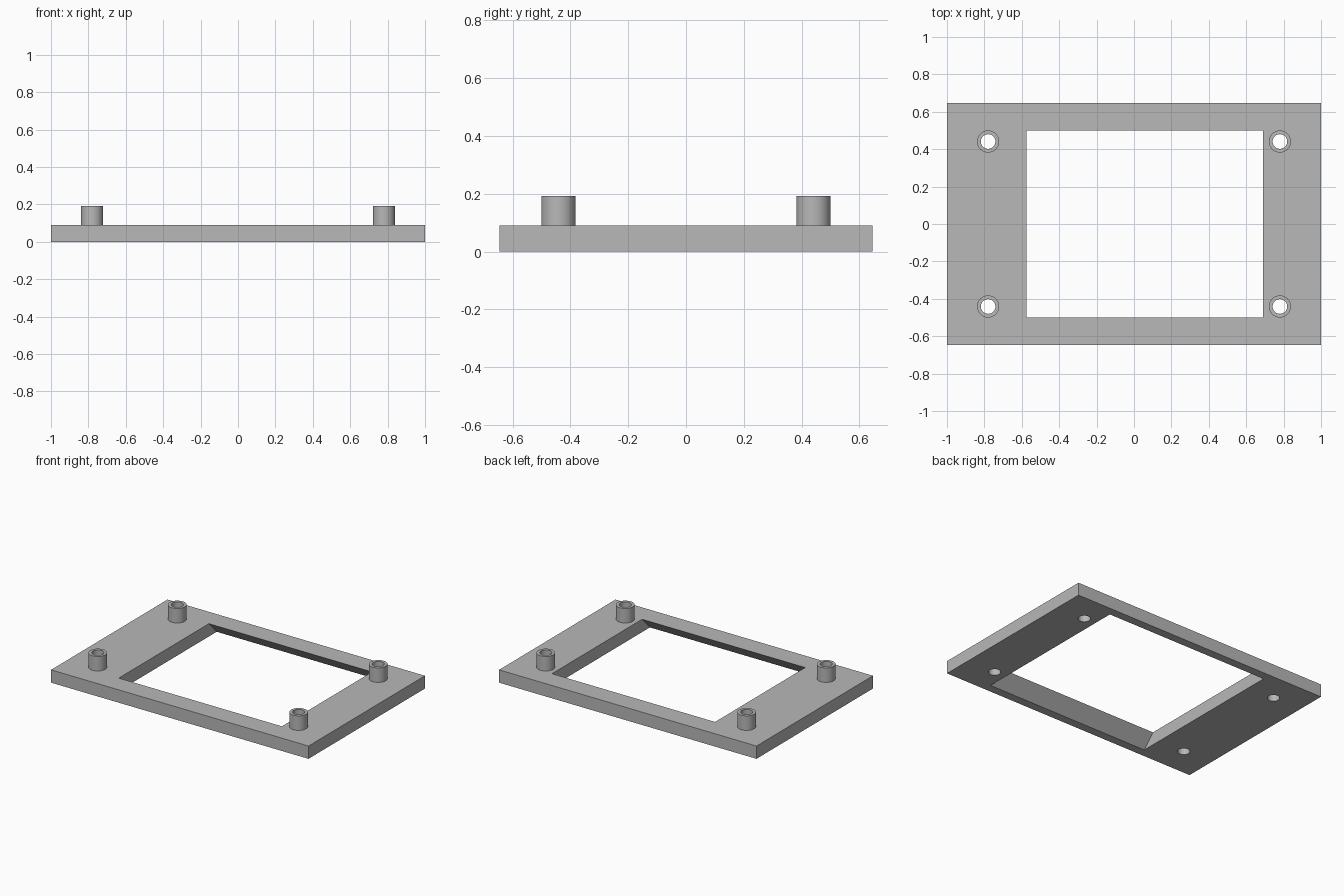
import bpy, bmesh
from math import pi, radians
from mathutils import Matrix, Vector

if "Cube" in bpy.data.objects:
    bpy.data.objects.remove(bpy.data.objects["Cube"], do_unlink=True)

WIDTH, DEPTH, THICK = 2.0, 1.292, 0.09
POST_X, POST_Y, POST_TOP = 0.78, 0.441, 0.192
POST_R, HOLE_R, SIDES = 0.059, 0.039, 64
WIN_LEFT, WIN_RIGHT = -0.576, 0.691
WIN_TOP_Y, WIN_BOTTOM_Y = 0.5, 0.586

grey = bpy.data.materials.new("plain_grey")
grey.use_nodes = True
grey.diffuse_color = (0.48, 0.48, 0.48, 1)
grey.node_tree.nodes["Principled BSDF"].inputs["Base Color"].default_value = grey.diffuse_color


def make_object(name, bm):
    bmesh.ops.recalc_face_normals(bm, faces=bm.faces)
    mesh = bpy.data.meshes.new(name)
    bm.to_mesh(mesh)
    bm.free()
    mesh.materials.append(grey)
    obj = bpy.data.objects.new(name, mesh)
    bpy.context.collection.objects.link(obj)
    return obj


def activate(obj):
    bpy.ops.object.select_all(action='DESELECT')
    obj.select_set(True)
    bpy.context.view_layer.objects.active = obj


def block(name, x0, x1, z0, z1, half_y0, half_y1):
    """Box whose half depth changes from half_y0 (bottom) to half_y1 (top)."""
    bm = bmesh.new()
    bmesh.ops.create_cube(bm, size=2)
    for v in bm.verts:
        top = v.co.z > 0
        v.co = Vector((x1 if v.co.x > 0 else x0,
                       v.co.y * (half_y1 if top else half_y0),
                       z1 if top else z0))
    return make_object(name, bm)


def cut(target, cutter):
    cutter.hide_render = True
    mod = target.modifiers.new("cut", 'BOOLEAN')
    mod.operation, mod.solver, mod.object = 'DIFFERENCE', 'EXACT', cutter
    activate(target)
    bpy.ops.object.modifier_apply(modifier=mod.name)
    bpy.data.objects.remove(cutter, do_unlink=True)


# Base plate
plate = block("base_plate", -WIDTH / 2, WIDTH / 2, 0, THICK, DEPTH / 2, DEPTH / 2)

# Window, flared towards the underside at front and back
slope = (WIN_BOTTOM_Y - WIN_TOP_Y) / THICK
margin = 0.05
cut(plate, block("window_cutter", WIN_LEFT, WIN_RIGHT, -margin, THICK + margin,
                 WIN_BOTTOM_Y + slope * margin, WIN_TOP_Y - slope * margin))

# Hollow posts, each with a hole running through the plate
for side, sx in (("right", -1), ("left", 1)):
    for end, sy in (("front", -1), ("back", 1)):
        x, y = sx * POST_X, sy * POST_Y

        bm = bmesh.new()
        bmesh.ops.create_cone(bm, cap_ends=True, segments=SIDES, radius1=HOLE_R,
                              radius2=HOLE_R, depth=1, matrix=Matrix.Translation((x, y, 0)))
        cut(plate, make_object("hole_cutter", bm))

        # Spin the wall section into a tube
        bm = bmesh.new()
        section = [bm.verts.new((r, 0, z)) for r, z in (
            (HOLE_R, THICK), (POST_R, THICK), (POST_R, POST_TOP), (HOLE_R, POST_TOP))]
        edges = [bm.edges.new((section[i - 1], section[i])) for i in range(4)]
        bmesh.ops.spin(bm, geom=section + edges, cent=(0, 0, 0), axis=(0, 0, 1),
                       angle=2 * pi, steps=SIDES)
        bmesh.ops.remove_doubles(bm, verts=bm.verts, dist=0.0001)
        post = make_object(f"post_{end}_{side}", bm)
        post.location = (x, y, 0)
        activate(post)
        bpy.ops.object.shade_smooth_by_angle(angle=radians(30))

activate(plate)
bpy.ops.object.shade_smooth_by_angle(angle=radians(30))
